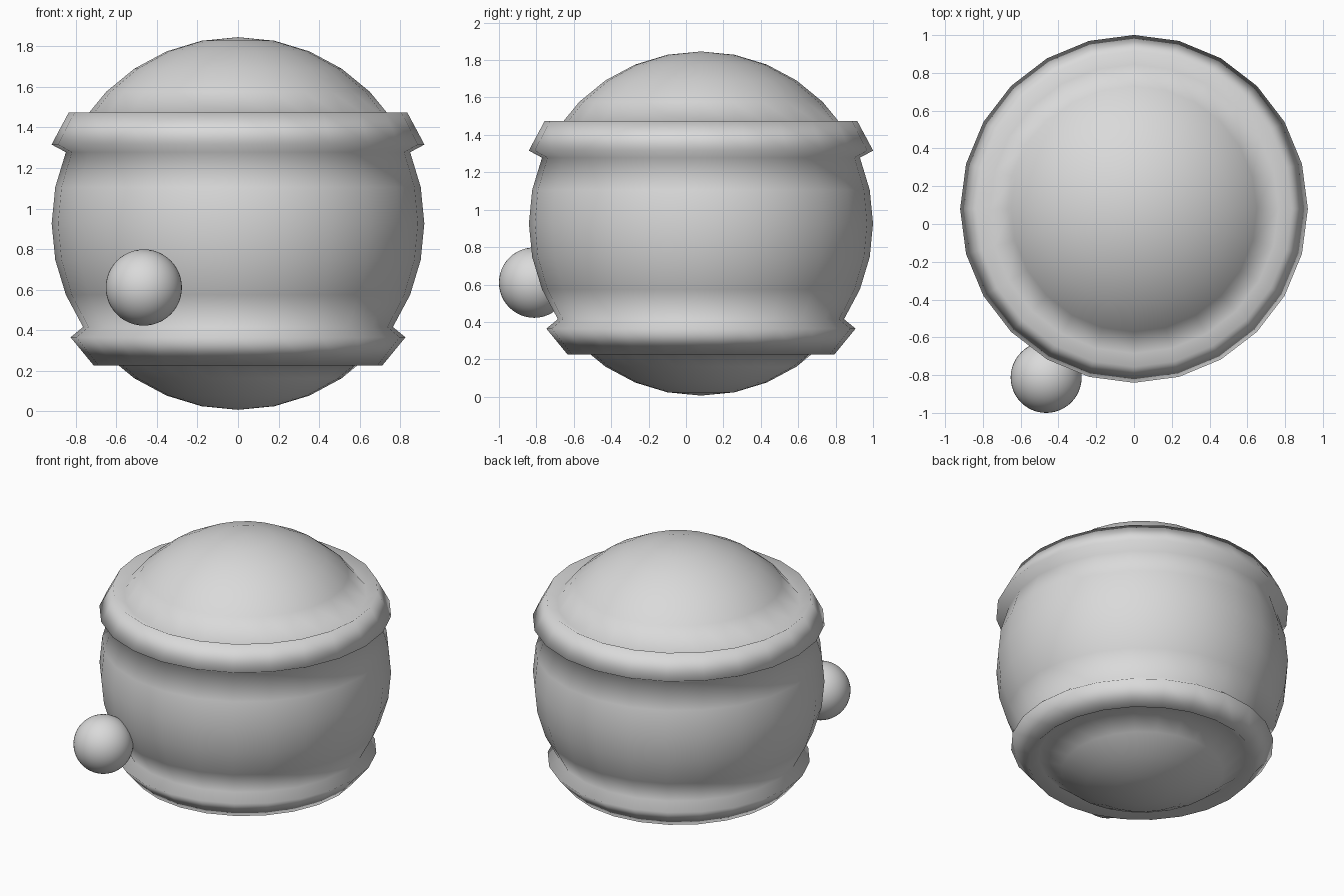
import bpy
import bmesh
from math import sin, cos, pi
from mathutils import Matrix, Vector

cube = bpy.data.objects.get("Cube")
if cube:
    bpy.data.objects.remove(cube, do_unlink=True)

grey = bpy.data.materials.new("plain_grey")
grey.use_nodes = True
grey.diffuse_color = (0.7, 0.7, 0.7, 1)
grey.node_tree.nodes["Principled BSDF"].inputs["Base Color"].default_value = (0.7, 0.7, 0.7, 1)


def finish(bm, name, location):
    """Turn a bmesh into a smooth grey object."""
    bmesh.ops.recalc_face_normals(bm, faces=bm.faces[:])
    for face in bm.faces:
        face.smooth = True
    mesh = bpy.data.meshes.new(name)
    bm.to_mesh(mesh)
    bm.free()
    mesh.materials.append(grey)
    obj = bpy.data.objects.new(name, mesh)
    obj.location = location
    bpy.context.collection.objects.link(obj)
    return obj


# Round body: a coarse sphere profile with two rows of faces raised as bands
RADIUS, RINGS, SEGMENTS, RAISE = 0.92, 16, 24, 0.08
BAND_ROWS = (5, 11)


def ring_point(step):
    angle = pi * step / RINGS
    return Vector((RADIUS * sin(angle), 0, RADIUS * cos(angle)))


profile = []
for step in range(RINGS + 1):
    profile.append(ring_point(step))
    if step in BAND_ROWS:
        out = ring_point(step + 0.5).normalized() * RAISE
        profile += [ring_point(step) + out, ring_point(step + 1) + out]

bm = bmesh.new()
verts = [bm.verts.new(p) for p in profile]
edges = [bm.edges.new(pair) for pair in zip(verts, verts[1:])]
bmesh.ops.spin(bm, geom=verts + edges, cent=(0, 0, 0), axis=(0, 0, 1),
               angle=2 * pi, steps=SEGMENTS)
bmesh.ops.remove_doubles(bm, verts=bm.verts[:], dist=0.001)
finish(bm, "banded_body", (0, 0.08, 0.926))

# Small ball set into the lower front
bm = bmesh.new()
bmesh.ops.create_uvsphere(bm, u_segments=48, v_segments=24, radius=0.188)
finish(bm, "side_ball", (-0.465, -0.812, 0.61))
